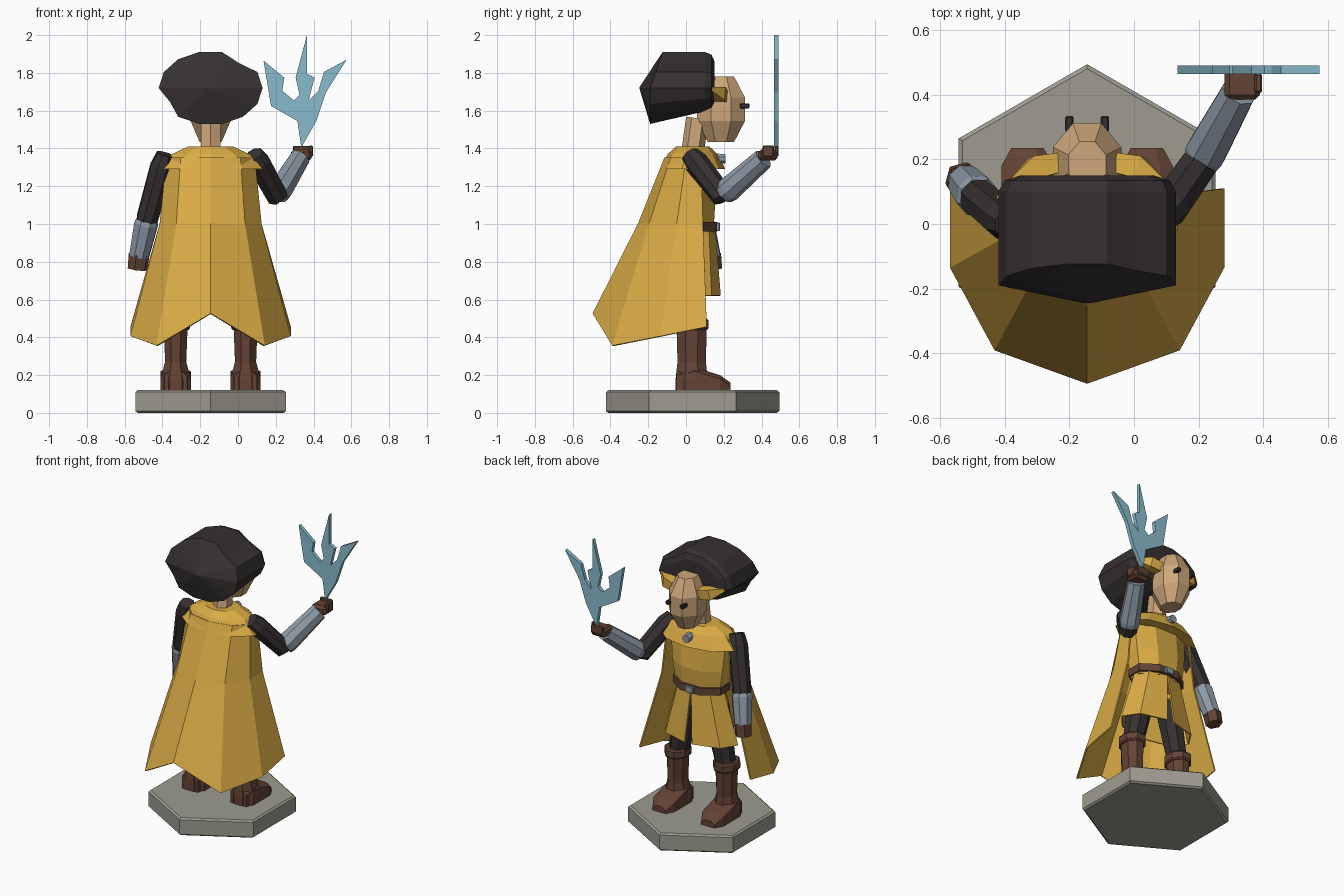
import bpy, bmesh
from math import sin, cos, pi
from mathutils import Vector

startup_cube = bpy.data.objects.get("Cube")
if startup_cube:
    bpy.data.objects.remove(startup_cube, do_unlink=True)

CENTRE_LINE = Vector((-.145, 0, 0))  # the figure stands left of the middle
SIDES = (("left", 1), ("right", -1))


def material(name, *rgb):
    result = bpy.data.materials.new(name)
    result.use_nodes = True
    result.diffuse_color = (*rgb, 1)
    shader = result.node_tree.nodes["Principled BSDF"]
    shader.inputs["Base Color"].default_value = (*rgb, 1)
    return result


GOLD = material("gold_cloth", .7, .41, .06)
DARK = material("charcoal", .037, .03, .031)
BROWN = material("brown_leather", .125, .056, .035)
STEEL = material("steel", .27, .32, .38)
SKIN = material("skin", .62, .39, .2)
STONE = material("stone", .34, .33, .28)
ICE = material("ice_blue", .25, .5, .61)


def finish(name, mesh, colour, thickness=0):
    """Turn a bmesh drawn about the centre line into a coloured object."""
    bmesh.ops.translate(mesh, verts=mesh.verts, vec=CENTRE_LINE)
    bmesh.ops.recalc_face_normals(mesh, faces=mesh.faces)
    data = bpy.data.meshes.new(name)
    mesh.to_mesh(data)
    mesh.free()
    data.materials.append(colour)
    part = bpy.data.objects.new(name, data)
    bpy.context.collection.objects.link(part)
    if thickness:
        shell = part.modifiers.new("thickness", 'SOLIDIFY')
        shell.thickness = thickness
        shell.offset = 0


def loft(name, colour, rings, sheet=False):
    """Skin rings of points; a sheet stays open, anything else is a capped solid."""
    mesh = bmesh.new()
    loops = [[mesh.verts.new(point) for point in ring] for ring in rings]
    count = len(loops[0])
    for lower, upper in zip(loops, loops[1:]):
        for i in range(count - 1 if sheet else count):
            j = (i + 1) % count
            mesh.faces.new((lower[i], lower[j], upper[j], upper[i]))
    if not sheet:
        mesh.faces.new(loops[0])
        mesh.faces.new(loops[-1])
    finish(name, mesh, colour, thickness=.01 if sheet else 0)


def polygon(sides):
    """Unit polygon whose flat sides touch the unit circle."""
    angles = [pi * (i + i + 1) / sides for i in range(sides)]
    return [(cos(a) / cos(pi / sides), sin(a) / cos(pi / sides)) for a in angles]


def stack(name, colour, y, levels, x=0, sides=8):
    """Upright solid; each level gives height, half width and half depth."""
    loft(name, colour, [[(x + width * u, y + depth * v, z) for u, v in polygon(sides)]
                        for z, width, depth in levels])


def drum(name, colour, y, bottom, top, width, depth, chamfer, inset, x=0, sides=8):
    """Upright prism with chamfered rims."""
    small = (width * (1 - inset), depth * (1 - inset))
    stack(name, colour, y, [(bottom, *small), (bottom + chamfer, width, depth),
                            (top - chamfer, width, depth), (top, *small)], x, sides)


def tube(name, colour, points, radii, sides=8):
    """Faceted limb along a path, with a radius at every point."""
    points = [Vector(point) for point in points]
    axis = points[-1] - points[0]
    frame = axis.to_track_quat('Z', 'Y')
    rings = []
    for i, (point, radius) in enumerate(zip(points, radii)):
        heading = points[min(i + 1, len(points) - 1)] - points[max(i - 1, 0)]
        turn = axis.rotation_difference(heading) @ frame
        rings.append([point + turn @ Vector((u, v, 0)) * radius for u, v in polygon(sides)])
    loft(name, colour, rings)


def block(name, colour, centre, size, bevel):
    mesh = bmesh.new()
    bmesh.ops.create_cube(mesh, size=1)
    bmesh.ops.scale(mesh, verts=mesh.verts, vec=size)
    bmesh.ops.translate(mesh, verts=mesh.verts, vec=centre)
    bmesh.ops.bevel(mesh, geom=mesh.edges[:], offset=bevel, segments=1, affect='EDGES')
    finish(name, mesh, colour)


# Hexagonal stand
STAND_TOP = .12
drum("stand", STONE, .035, 0, STAND_TOP, .398, .398, chamfer=.01, inset=.03, sides=6)

# Legs and boots
for label, side in SIDES:
    x = side * .185
    tube("trouser_" + label, DARK, [(side * .1, .03, .85), (x, .03, .44)], [.08, .06])
    stack("boot_" + label, BROWN, .03, [(STAND_TOP, .08, .085), (.18, .08, .085),
                                        (.27, .056, .075), (.45, .063, .08)], x)
    drum("boot_cuff_" + label, BROWN, .03, .44, .5, .077, .09, chamfer=.01, inset=.1, x=x)
    # Foot slopes down to a narrow toe
    sections = []
    for y, half, rise in ((-.05, .06, .1), (.05, .08, .12), (.18, .08, .08), (.235, .05, .04)):
        top = STAND_TOP + rise
        sections.append([(x - half, y, STAND_TOP), (x + half, y, STAND_TOP),
                         (x + half, y, top - .02), (x + half / 2, y, top),
                         (x - half / 2, y, top), (x - half, y, top - .02)])
    loft("foot_" + label, BROWN, sections)

# Tunic body and belt
stack("tunic", GOLD, .035, [(.95, .165, .11), (1.12, .19, .12), (1.36, .21, .09)])
stack("belt", BROWN, .04, [(.96, .18, .125), (1.01, .18, .125)])
block("belt_buckle", STEEL, (0, .17, .985), (.06, .02, .045), bevel=.004)

# Flared skirt, slit down the front
skirt = []
for z, width, depth, slit in ((.98, .165, .11, 0), (.62, .27, .14, .1)):
    turns = [pi / 2 + slit + (pi - slit) * i / 4 for i in range(9)]
    skirt.append([(width * cos(a), .04 + depth * sin(a), z) for a in turns])
loft("split_skirt", GOLD, skirt, sheet=True)

# Cape wrapped round the back, with a swept hem
hem_lift = (.1, .05, 0, .17)
cape = []
for z, front, width, depth, lift in ((1.35, .08, .23, .19, 0), (1, .09, .265, .34, 0),
                                     (.355, .11, .42, .6, 1)):
    row = []
    for i in range(7):
        a = pi * i / 6
        across = max(-1, min(1, 1.35 * cos(a)))
        row.append((width * across, front - depth * abs(sin(a)) ** 1.3,
                    z + lift * hem_lift[min(i, 6 - i)]))
    cape.append(row)
loft("cape", GOLD, cape, sheet=True)

# Shoulder mantle and round clasp
stack("mantle", GOLD, .035, [(1.29, .28, .165), (1.37, .205, .125), (1.41, .12, .085)], sides=10)
tube("clasp", STEEL, [(0, .16, 1.345), (0, .21, 1.345)], [.028, .024])

# Neck, head, eyes and pointed ears
tube("neck", SKIN, [(0, .035, 1.38), (0, .06, 1.56)], [.052, .052], sides=6)
drum("head", SKIN, .185, 1.435, 1.78, .106, .127, chamfer=.11, inset=.45)
for label, side in SIDES:
    block("eye_" + label, DARK, (side * .055, .31, 1.625), (.026, .05, .028), bevel=.005)
    tube("ear_" + label, GOLD, [(side * .08, .19, 1.675), (side * .16, .175, 1.69),
                                (side * .25, .12, 1.72)], [.03, .035, .006], sides=4)

# Broad hair: one lumpy outline carried front to back, closed by a blunt point
hair_outline = []
for i in range(14):
    a = pi * 2 * i / 14
    lump = .87 if i in (2, 8) else 1
    hair_outline.append((.275 * lump * cos(a), .195 * lump * sin(a)))


def hair_ring(y, spread, drop, lean=0):
    """Scaled outline; drop shortens the lower half, lean tips the upper half forward."""
    return [(u * spread, y + lean * max(0, v), 1.72 + v * (spread if v > 0 else drop))
            for u, v in hair_outline]


loft("hair", DARK, [hair_ring(.15, .75, .45), hair_ring(.135, .93, .6), hair_ring(.1, 1, .65),
                    hair_ring(-.19, 1, 1, lean=.35), hair_ring(-.245, .04, .04)])


# Arms: dark sleeve to the elbow, steel bracer to the wrist
def arm(label, shoulder, elbow, wrist):
    shoulder, elbow, wrist = Vector(shoulder), Vector(elbow), Vector(wrist)
    tube(label + "_sleeve", DARK, [shoulder, shoulder.lerp(elbow, .2), elbow,
                                   elbow.lerp(wrist, .15)], [.045, .06, .056, .05])
    tube(label + "_bracer", STEEL, [elbow.lerp(wrist, .05), elbow.lerp(wrist, .15), wrist],
         [.055, .062, .052])


arm("raised", (.23, .02, 1.37), (.35, .19, 1.15), (.47, .41, 1.345))
palm = Vector((.48, .435, 1.365))
block("raised_palm", BROWN, palm, (.11, .1, .06), bevel=.015)
block("raised_thumb", BROWN, palm + Vector((.05, 0, .02)), (.024, .06, .06), bevel=.006)
block("raised_fingers", BROWN, palm + Vector((0, .045, .02)), (.09, .022, .055), bevel=.006)

arm("lowered", (-.24, 0, 1.37), (-.335, .08, 1.03), (-.378, .13, .83))
tube("lowered_hand", BROWN, [(-.378, .13, .84), (-.388, .14, .76)], [.05, .046], sides=6)

# Three-pronged magic flame: a flat jagged plate rising from the palm
flame = [(0, 0), (-.02, .14), (-.16, .22), (-.2, .46), (-.09, .37), (-.1, .3), (-.04, .25),
         (-.01, .28), (-.03, .37), (.03, .595), (.03, .39), (.07, .37), (.04, .25), (.09, .3),
         (.12, .4), (.24, .465), (.13, .29), (.08, .14)]
loft("magic_flame", ICE, [[(palm.x + u, y, 1.405 + v) for u, v in flame] for y in (.465, .49)])
